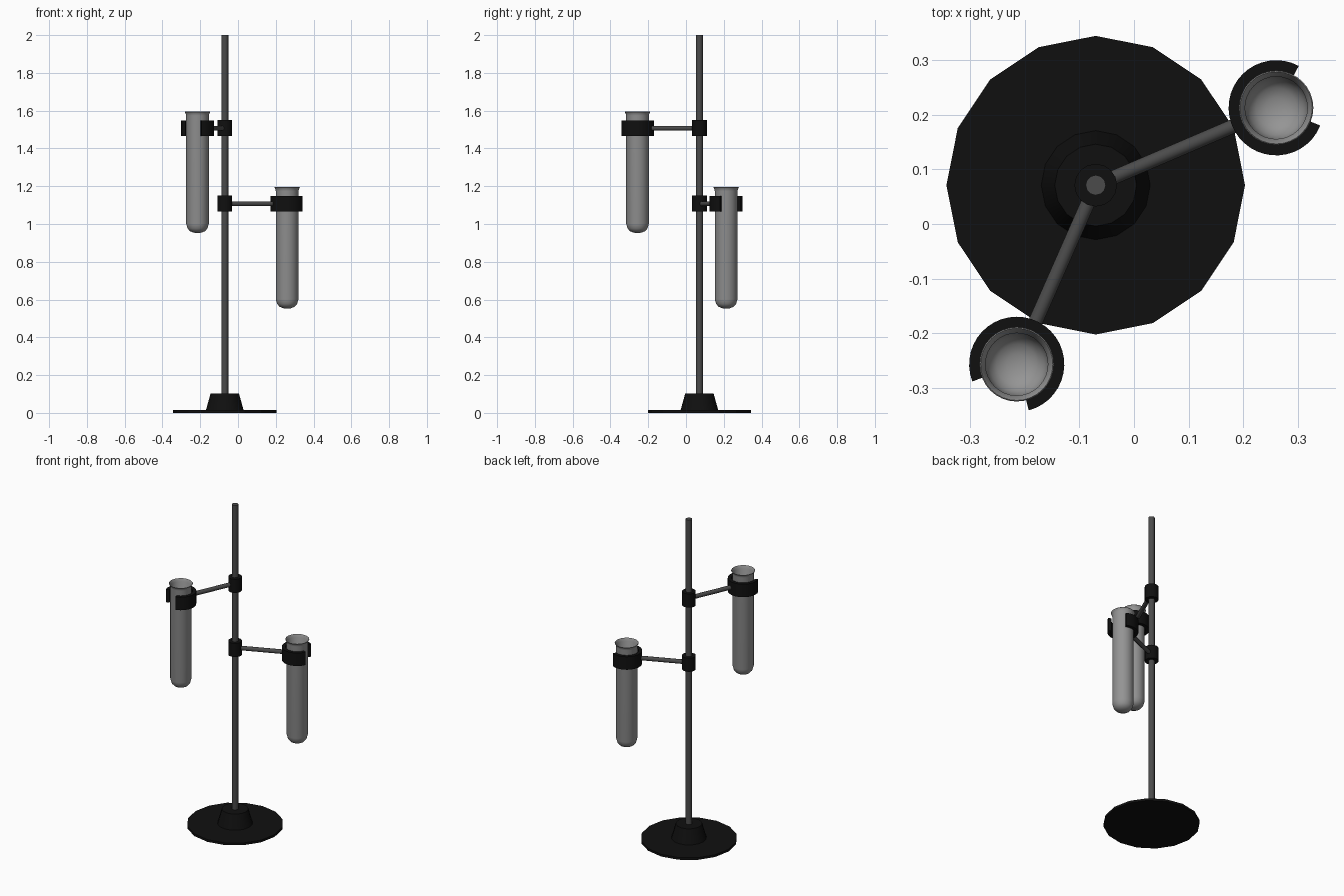
import bpy, bmesh, math
from mathutils import Vector

cube = bpy.data.objects.get("Cube")
if cube:
    bpy.data.objects.remove(cube, do_unlink=True)


def material(name, value):
    m = bpy.data.materials.new(name)
    m.use_nodes = True
    color = (value, value, value, 1)
    m.diffuse_color = color
    m.node_tree.nodes["Principled BSDF"].inputs["Base Color"].default_value = color
    return m


BLACK = material("black_plastic", 0.005)
STEEL = material("dark_steel", 0.07)
GLASS = material("grey_glass", 0.3)


def lathe(name, profile, mat, sides, center, start=0, sweep=360, smooth=True):
    """Turn a closed loop of (radius, height) about a vertical axis; a partial sweep gets end caps."""
    bm = bmesh.new()
    full = sweep == 360
    rings = []
    for i in range(sides if full else sides + 1):
        a = math.radians(start + sweep * i / sides)
        rings.append([bm.verts.new((r * math.cos(a), r * math.sin(a), z)) for r, z in profile])
    n = len(profile)
    for i in range(sides):
        a, b = rings[i], rings[(i + 1) % len(rings)]
        for j in range(n):
            k = (j + 1) % n
            if profile[j][0] or profile[k][0]:
                bm.faces.new((a[j], b[j], b[k], a[k]))
    if not full:
        bm.faces.new(rings[0])
        bm.faces.new(rings[-1])
    bmesh.ops.remove_doubles(bm, verts=bm.verts, dist=1e-5)
    bmesh.ops.recalc_face_normals(bm, faces=bm.faces)
    mesh = bpy.data.meshes.new(name)
    bm.to_mesh(mesh)
    bm.free()
    mesh.materials.append(mat)
    ob = bpy.data.objects.new(name, mesh)
    ob.location = center
    bpy.context.collection.objects.link(ob)
    if smooth:
        bpy.ops.object.select_all(action="DESELECT")
        ob.select_set(True)
        bpy.context.view_layer.objects.active = ob
        bpy.ops.object.shade_smooth_by_angle(angle=math.radians(40))
    return ob


def solid(r0, r1, height):
    return [(0, 0), (r0, 0), (r1, height), (0, height)]


POLE = Vector((-0.07, 0.071, 0))

# Stand
lathe("base_plate", solid(0.273, 0.273, 0.014), BLACK, 16, POLE, smooth=False)
lathe("base_collar", solid(0.1, 0.075, 0.09), BLACK, 16, POLE + Vector((0, 0, 0.013)))
lathe("pole", solid(0.0185, 0.0185, 1.9), STEEL, 12, POLE + Vector((0, 0, 0.1)))

# Test tube: outer wall with flared lip, then inner wall
TUBE = [(0, 0), (0.02, 0.002), (0.04, 0.01), (0.053, 0.025), (0.06, 0.05),
        (0.06, 0.622), (0.063, 0.634), (0.068, 0.641),
        (0.066, 0.643), (0.057, 0.625), (0.057, 0.05), (0.05, 0.027),
        (0.037, 0.013), (0.019, 0.006), (0, 0.004)]
CLAMP = [(0.067, 0), (0.087, 0), (0.087, 0.081), (0.067, 0.081)]


def holder(label, angle, reach, z):
    """Joint on the pole, arm, open ring clamp and tube; z is the arm height."""
    a = math.radians(angle)
    out = Vector((math.cos(a), math.sin(a), 0))
    joint = POLE + Vector((0, 0, z))
    center = joint + out * reach
    lathe(label + "_joint", solid(0.039, 0.039, 0.085), BLACK, 16, joint - Vector((0, 0, 0.042)))
    length = reach - 0.08
    arm = lathe(label + "_arm", solid(0.013, 0.013, length), STEEL, 12, joint)
    arm.rotation_euler = (0, math.pi / 2, a)
    lathe(label + "_clamp", CLAMP, BLACK, 30, center - Vector((0, 0, 0.041)),
          start=angle + 38.5, sweep=276.5)
    lathe(label + "_tube", TUBE, GLASS, 32, center + Vector((0, 0, -0.555)))


holder("upper", 246.2, 0.358, 1.507)
holder("lower", 23.2, 0.359, 1.107)
